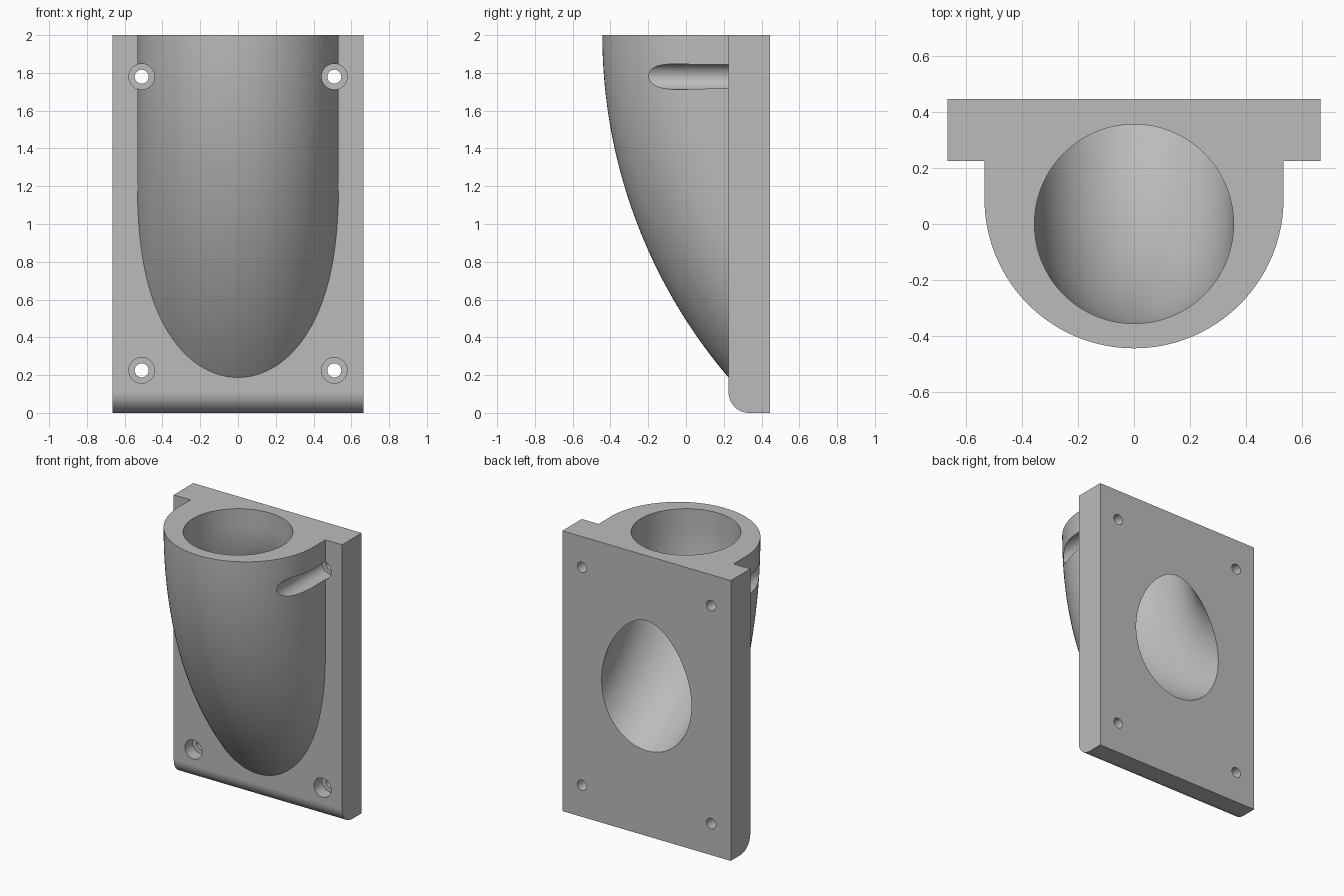
import bpy, bmesh
from math import sin, cos, pi, radians

cube = bpy.data.objects.get("Cube")
if cube:
    bpy.data.objects.remove(cube, do_unlink=True)

grey = bpy.data.materials.new("plain grey")
grey.use_nodes = True
grey.diffuse_color = (0.5, 0.5, 0.5, 1)
grey.node_tree.nodes["Principled BSDF"].inputs["Base Color"].default_value = (0.5, 0.5, 0.5, 1)

TOP, FRONT, BACK, HALF = 2.0, 0.225, 0.445, 0.665   # mounting plate limits
RADIUS = 0.533                                      # outer radius of the tube
BORE = 0.355


def loft(name, rings, cut_y=None):
    """Solid through a row of matching rings, optionally trimmed behind cut_y."""
    bm = bmesh.new()
    loops = [[bm.verts.new(p) for p in ring] for ring in rings]
    n = len(loops[0])
    for a, b in zip(loops, loops[1:]):
        for i in range(n):
            j = (i + 1) % n
            bm.faces.new((a[i], a[j], b[j], b[i]))
    bm.faces.new(loops[0])
    bm.faces.new(loops[-1])
    if cut_y is not None:
        cut = bmesh.ops.bisect_plane(
            bm, geom=bm.verts[:] + bm.edges[:] + bm.faces[:],
            plane_co=(0, cut_y, 0), plane_no=(0, 1, 0), clear_outer=True)
        rim = [e for e in cut["geom_cut"] if isinstance(e, bmesh.types.BMEdge)]
        bmesh.ops.edgeloop_fill(bm, edges=rim)
    bmesh.ops.recalc_face_normals(bm, faces=bm.faces[:])
    mesh = bpy.data.meshes.new(name)
    bm.to_mesh(mesh)
    bm.free()
    mesh.materials.append(grey)
    obj = bpy.data.objects.new(name, mesh)
    bpy.context.collection.objects.link(obj)
    return obj


def bend(profile, pivot_y, pivot_z, degrees, steps):
    """Rings of an (x, distance) profile turned about a sideways axis."""
    turns = [radians(degrees) * i / steps for i in range(steps + 1)]
    return [[(x, pivot_y - r * cos(a), pivot_z - r * sin(a)) for x, r in profile]
            for a in turns]


def rod(name, x, z, radius, y0, y1, sides=48):
    turns = [2 * pi * (i + 0.5) / sides for i in range(sides)]
    return loft(name, [[(x + radius * cos(t), y, z + radius * sin(t)) for t in turns]
                       for y in (y0, y1)])


def combine(obj, other, operation):
    other.hide_render = True
    mod = obj.modifiers.new(operation.lower(), "BOOLEAN")
    mod.operation, mod.solver, mod.object = operation, "EXACT", other
    bpy.context.view_layer.objects.active = obj
    bpy.ops.object.modifier_apply(modifier=mod.name)
    bpy.data.objects.remove(other, do_unlink=True)


# mounting plate with a rounded lower front edge
FILLET = 0.11
side = [(BACK, 0), (BACK, TOP), (FRONT, TOP)]
for i in range(17):
    t = pi + pi / 2 * i / 16
    side.append((FRONT + FILLET + FILLET * cos(t), FILLET + FILLET * sin(t)))
bracket = loft("mounting_bracket", [[(x, y, z) for y, z in side] for x in (-HALF, HALF)])

# curved tube body: U-shaped section swept back into the plate
PIVOT = 2.35
arch = [(RADIUS * cos(pi * i / 64), PIVOT - 0.09 + RADIUS * sin(pi * i / 64))
        for i in range(65)]
arch += [(-RADIUS, 2.0), (RADIUS, 2.0)]
combine(bracket, loft("tube_body", bend(arch, PIVOT, TOP, 46, 48), cut_y=0.3), "UNION")

# bore: straight from the top, then curving out through the back
ELBOW, ELBOW_Z = 1.055, 1.88
circle = [(BORE * cos(2 * pi * (i + 0.5) / 96), ELBOW + BORE * sin(2 * pi * (i + 0.5) / 96))
          for i in range(96)]
rings = bend(circle, ELBOW, ELBOW_Z, 78, 48)
rings.insert(0, [(x, y, TOP + 0.2) for x, y, z in rings[0]])
combine(bracket, loft("bore_cutter", rings), "DIFFERENCE")

# four screw holes, each with a wider channel for the head
for x in (-0.51, 0.51):
    for z in (0.225, 1.78):
        combine(bracket, rod("head_cutter", x, z, 0.068, -0.7, FRONT + 0.09), "DIFFERENCE")
        combine(bracket, rod("screw_cutter", x, z, 0.037, 0.1, 0.6), "DIFFERENCE")

# smooth curves, flat planes
bpy.ops.object.select_all(action="DESELECT")
bracket.select_set(True)
bpy.context.view_layer.objects.active = bracket
bpy.ops.object.shade_smooth_by_angle(angle=radians(30))
for face in bracket.data.polygons:
    if max(abs(c) for c in face.normal) > 0.99999:
        face.use_smooth = False
